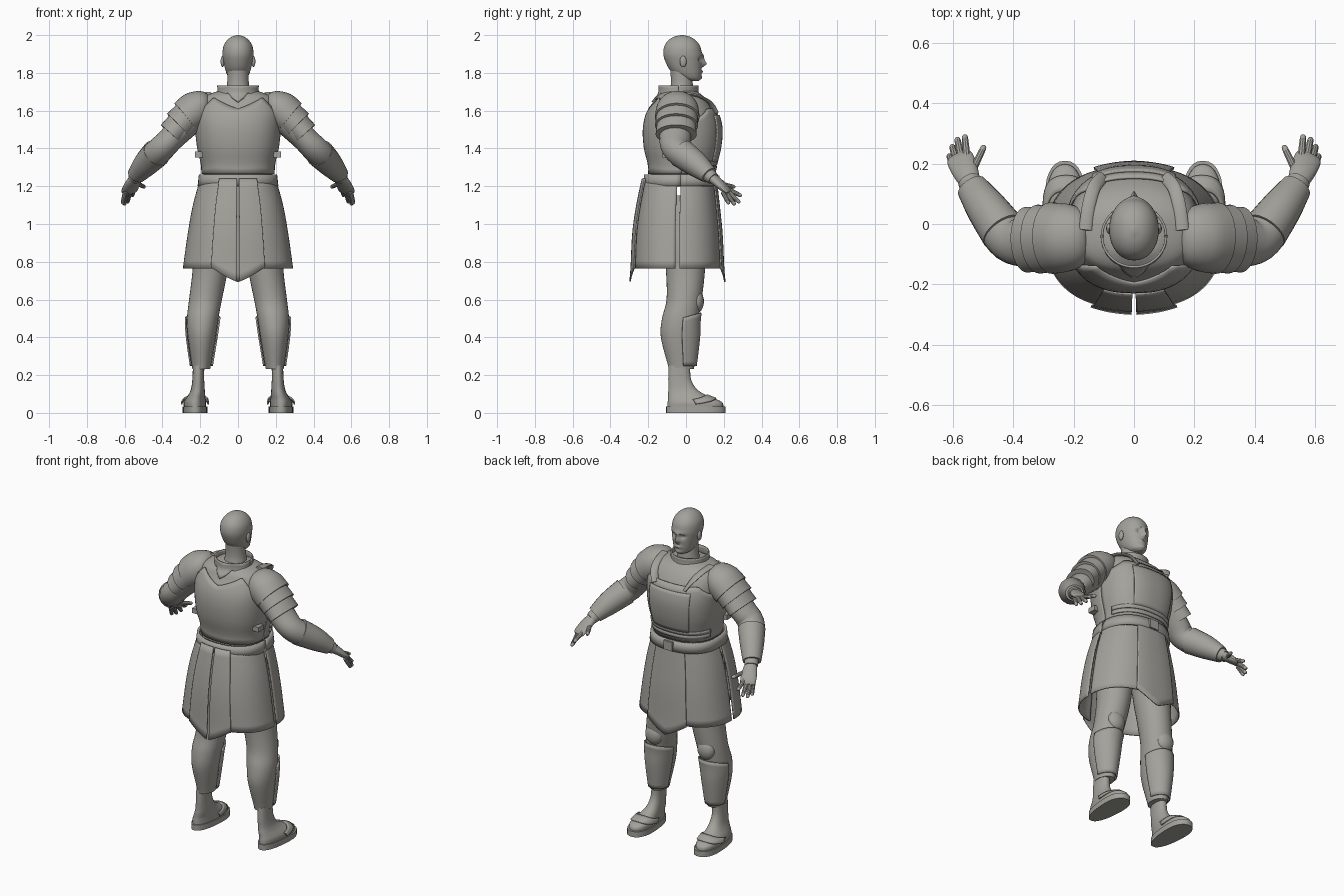
import bpy, bmesh, math
from mathutils import Vector

if "Cube" in bpy.data.objects:
    bpy.data.objects.remove(bpy.data.objects["Cube"])

grey = bpy.data.materials.new("warm grey")
grey.use_nodes = True
colour = (0.37, 0.36, 0.33, 1)
grey.diffuse_color = colour
grey.node_tree.nodes["Principled BSDF"].inputs["Base Color"].default_value = colour
parts = []


def finish(name, bm, thickness=0):
    bmesh.ops.recalc_face_normals(bm, faces=bm.faces)
    mesh = bpy.data.meshes.new(name)
    bm.to_mesh(mesh)
    bm.free()
    mesh.materials.append(grey)
    obj = bpy.data.objects.new(name, mesh)
    bpy.context.collection.objects.link(obj)
    if thickness:
        solid = obj.modifiers.new("thickness", "SOLIDIFY")
        solid.thickness = thickness
        solid.offset = 0
    parts.append(obj)
    return obj


def skin(name, rings, closed=True, thickness=0):
    """Join rows of points into a surface; closed rows also get end caps."""
    bm = bmesh.new()
    grid = [[bm.verts.new(p) for p in ring] for ring in rings]
    count = len(grid[0])
    for low, high in zip(grid, grid[1:]):
        for i in range(count if closed else count - 1):
            j = (i + 1) % count
            bm.faces.new((low[i], low[j], high[j], high[i]))
    if closed:
        bm.faces.new(grid[0])
        bm.faces.new(grid[-1])
    return finish(name, bm, thickness)


def refine(rows, steps):
    """Catmull-Rom refinement of rows of numbers."""
    out = []
    for i in range(len(rows) - 1):
        a, b, c, d = (rows[max(i - 1, 0)], rows[i], rows[i + 1], rows[min(i + 2, len(rows) - 1)])
        for k in range(steps):
            t = k / steps
            out.append([q + t * ((r - p) + t * ((2*p - 5*q + 4*r - s) + t * (3*q - p - 3*r + s))) / 2
                        for p, q, r, s in zip(a, b, c, d)])
    return out + [list(rows[-1])]


def oval(row, angle, power=2, grow=0):
    z, cx, cy, rx, ry = row
    c, s = math.cos(angle), math.sin(angle)
    return Vector((cx + (rx + grow) * math.copysign(abs(c) ** (2 / power), c),
                   cy + (ry + grow) * math.copysign(abs(s) ** (2 / power), s), z))


def loft(name, rows, power=2, steps=4, seg=32, warp=None):
    """Rows are height, centre x, centre y, half width, half depth."""
    rings = [[oval(r, math.tau * i / seg, power) for i in range(seg)] for r in refine(rows, steps)]
    if warp:
        rings = [[warp(p) for p in ring] for ring in rings]
    return skin(name, rings)


def tube(name, rows, steps=3, seg=20):
    """Rows are x, y, z, radius across the vertical plane, radius sideways."""
    rows = refine(rows, steps)
    pts = [Vector(r[:3]) for r in rows]
    rings = []
    for i, r in enumerate(rows):
        d = (pts[min(i + 1, len(pts) - 1)] - pts[max(i - 1, 0)]).normalized()
        side = d.cross(Vector((0, 0, 1))).normalized()
        up = side.cross(d)
        rings.append([pts[i] + up * r[3] * math.cos(math.tau * k / seg)
                      + side * r[4] * math.sin(math.tau * k / seg) for k in range(seg)])
    return skin(name, rings)


def shell(name, rows, start, end, bottom, top, grow=0, power=2, cols=24, levels=12, thickness=0.008):
    """Plate that follows a loft between two angles, with shaped edges."""
    dense = refine(rows, 6)
    dense.sort()

    def row_at(z):
        for a, b in zip(dense, dense[1:]):
            if z <= b[0]:
                t = max(0, (z - a[0]) / (b[0] - a[0]))
                return [z] + [p + t * (q - p) for p, q in zip(a[1:], b[1:])]
        return [z] + dense[-1][1:]
    angles = [math.radians(start + (end - start) * i / cols) for i in range(cols + 1)]
    rings = []
    for k in range(levels + 1):
        t = k / levels
        rings.append([oval(row_at(bottom(a) + t * (top(a) - bottom(a))), a, power, grow) for a in angles])
    return skin(name, rings, False, thickness)


def ball(name, centre, size):
    bm = bmesh.new()
    bmesh.ops.create_uvsphere(bm, u_segments=20, v_segments=12, radius=1)
    bmesh.ops.scale(bm, vec=size, verts=bm.verts)
    bmesh.ops.translate(bm, vec=centre, verts=bm.verts)
    return finish(name, bm)


def box(name, centre, size):
    bm = bmesh.new()
    bmesh.ops.create_cube(bm, size=1)
    bmesh.ops.scale(bm, vec=size, verts=bm.verts)
    bmesh.ops.translate(bm, vec=centre, verts=bm.verts)
    return finish(name, bm)


def flip(rows, s, axis):
    return [[v * s if i == axis else v for i, v in enumerate(r)] for r in rows]


# Head, with the face shaped by soft bumps: x, z, push, spread x, spread z
bumps = [(0, 1.847, .022, .011, .014), (0, 1.87, .012, .008, .02), (0, 1.893, .006, .04, .01),
         (.03, 1.872, -.013, .014, .011), (-.03, 1.872, -.013, .014, .011),
         (0, 1.806, .008, .02, .008), (0, 1.823, -.004, .02, .006), (0, 1.775, .008, .02, .012)]


def face(p):
    if p.y > 0:
        p.y += sum(k * math.exp(-((p.x - x) / w) ** 2 - ((p.z - z) / h) ** 2) for x, z, k, w, h in bumps)
    return p


loft("head", [(1.757, 0, .035, .022, .03), (1.768, 0, .025, .044, .05), (1.79, 0, .01, .058, .07),
              (1.82, 0, -.003, .068, .086), (1.86, 0, -.012, .077, .097), (1.9, 0, -.018, .082, .102),
              (1.94, 0, -.02, .077, .095), (1.97, 0, -.021, .06, .075), (1.99, 0, -.021, .036, .045),
              (2, 0, -.021, .006, .008)], power=2.1, steps=5, seg=64, warp=face)
loft("neck", [(1.66, 0, -.03, .075, .07), (1.74, 0, -.022, .058, .058), (1.83, 0, -.03, .055, .055)])

# Torso, with a shaped cuirass over it
torso = [(1.2, 0, -.025, .188, .17), (1.3, 0, -.022, .183, .167), (1.4, 0, -.022, .205, .19),
         (1.5, 0, -.021, .216, .197), (1.58, 0, -.022, .217, .181), (1.64, 0, -.022, .205, .148),
         (1.68, 0, -.03, .17, .118), (1.71, 0, -.03, .085, .075)]
loft("torso", torso, power=2.4)


def armour_top(a):
    c = abs(math.cos(a))
    if math.sin(a) > 0:
        return 1.61 if c < .7 else 1.61 - .2 * (c - .7)
    return 1.61 + .1 * c if c < .6 else 1.67 - .3 * (c - .6)


shell("cuirass", torso, 0, 360, lambda a: 1.265, armour_top, .007, 2.4, cols=96)
shell("front_plate", torso, 58, 122, lambda a: 1.33, lambda a: 1.575, .014, 2.4)
for z in (1.285, 1.31):
    shell("waist_lame", torso, 15, 165, lambda a: z, lambda a: z + .022, .014, 2.4, levels=2)


def zigzag(a):
    saw = abs((math.degrees(a) / 30) % 2 - 1)
    return 1.645 + .05 * saw if math.sin(a) < 0 else 1.685


collar = [(1.63, 0, -.04, .165, .15), (1.67, 0, -.04, .13, .12), (1.69, 0, -.04, .108, .104),
          (1.735, 0, -.04, .106, .102)]
shell("toothed_collar", collar, 0, 360, zigzag, lambda a: 1.732, cols=96, levels=5)

# Belt and skirt panels
waist = [(1.19, 0, -.028, .208, .193), (1.265, 0, -.028, .2, .187)]
shell("belt", waist, 0, 360, lambda a: 1.2, lambda a: 1.262, power=2.4, cols=64, levels=2, thickness=.014)
box("belt_buckle", (0, .168, 1.23), (.06, .02, .055))
skirt = [(.68, 0, -.045, .3, .24), (.765, 0, -.045, .288, .232), (.95, 0, -.045, .262, .223),
         (1.1, 0, -.042, .235, .205), (1.24, 0, -.035, .196, .182)]


def pointed(a):
    return .765 - .072 * max(0, 1 - abs(math.cos(a)) / .38)


def panel(name, start, end, bottom, grow):
    shell(name, skirt, start, end, bottom, lambda a: 1.24, grow, 2.4)


panel("front_skirt_panel", 68, 112, pointed, .012)
for start, end in ((1.5, 74), (106, 178.5), (181.5, 254), (286, 358.5)):
    panel("side_skirt_panel", start, end, lambda a: .765, 0)
panel("back_skirt_panel", 246, 269.3, pointed, .013)
panel("back_skirt_panel", 270.7, 294, pointed, .013)

leg = [(1.15, .11, -.02, .095, .115), (.9, .135, -.01, .1, .113), (.75, .148, -.003, .093, .103),
       (.6, .172, -.01, .087, .093), (.5, .187, -.03, .083, .097), (.4, .192, -.035, .073, .098),
       (.25, .194, -.025, .05, .07), (.232, .196, -.027, .047, .066)]
foot = [(.03, .228, .05, .064, .148), (.055, .228, .048, .065, .145), (.075, .224, .03, .059, .125),
        (.1, .216, .0, .05, .095), (.13, .21, -.02, .043, .073), (.18, .207, -.034, .038, .06),
        (.25, .205, -.035, .037, .057)]

for s in (1, -1):
    def heel_taper(p):
        middle = .225 * s
        p.x = middle + (p.x - middle) * min(1, .85 + p.y)
        return p

    # Shoulder plates, arm and bracer
    tube("shoulder_cap", flip([(.15, -.045, 1.655, .03, .05), (.175, -.045, 1.645, .07, .09),
         (.22, -.045, 1.61, .098, .112), (.275, -.047, 1.565, .097, .118)], s, 0), seg=32)
    tube("shoulder_upper_lame", flip([(.24, -.047, 1.595, .085, .108), (.315, -.05, 1.522, .087, .114)],
         s, 0), seg=32)
    tube("shoulder_lower_lame", flip([(.28, -.05, 1.555, .075, .1), (.354, -.052, 1.475, .074, .109)],
         s, 0), seg=32)
    tube("arm", flip([(.2, -.05, 1.6, .08, .09), (.34, -.057, 1.465, .068, .085),
         (.41, -.05, 1.395, .07, .076), (.47, .025, 1.335, .066, .068), (.52, .1, 1.275, .045, .045),
         (.547, .145, 1.24, .032, .038)], s, 0), steps=5)
    tube("bracer", flip([(.432, -.025, 1.375, .077, .077), (.49, .055, 1.315, .067, .067),
         (.537, .122, 1.258, .046, .052)], s, 0))

    # Hand
    tube("palm", flip([(.54, .135, 1.247, .026, .034), (.558, .175, 1.215, .024, .043),
         (.575, .215, 1.178, .017, .045), (.582, .23, 1.165, .008, .036)], s, 0))
    for root, tip in (((.597, .195, 1.17), (.612, .228, 1.105)), ((.588, .21, 1.17), (.602, .26, 1.1)),
                      ((.572, .22, 1.175), (.585, .285, 1.112)), ((.553, .22, 1.185), (.56, .295, 1.148)),
                      ((.535, .175, 1.215), (.494, .26, 1.195))):
        a, b = Vector(root), Vector(tip)
        rows = [(*a.lerp(b, t), r, r) for t, r in ((0, .013), (.5, .012), (.9, .01), (1, .004))]
        tube("finger", flip(rows, s, 0), seg=10)

    # Leg, knee guard, greave and shoe
    limb = flip(leg, s, 1)
    loft("leg", limb, steps=5)
    ball("knee_guard", (.178 * s, .055, .59), (.056, .04, .062))
    shell("greave", limb, 8, 172, lambda a: .25, lambda a: .5 + .03 * math.sin(a), .008)
    loft("foot", flip(foot, s, 1), power=2.3, warp=heel_taper)
    loft("sole", [(z, .228 * s, .052, .071, .157) for z in (0, .034)], power=2.4, steps=1, warp=heel_taper)
    shell("shoe_strap", flip(foot, s, 1), 0, 180, lambda a: .045 + .03 * math.sin(a),
          lambda a: .07 + .025 * math.sin(a), .005, 2.3, levels=3)

    # Ear, side buckle and shoulder strap
    ball("ear", (.082 * s, -.015, 1.86), (.01, .018, .03))
    box("side_buckle", (.207 * s, -.1, 1.368), (.04, .05, .03))
    tube("shoulder_strap", flip([(.1, .155, 1.59, .008, .022), (.13, .125, 1.645, .008, .022),
         (.15, .06, 1.68, .008, .022), (.16, -.02, 1.692, .008, .022)], s, 0), seg=12)

bpy.ops.object.select_all(action="DESELECT")
for obj in parts:
    obj.select_set(True)
bpy.context.view_layer.objects.active = parts[0]
bpy.ops.object.shade_smooth_by_angle(angle=math.radians(35))
